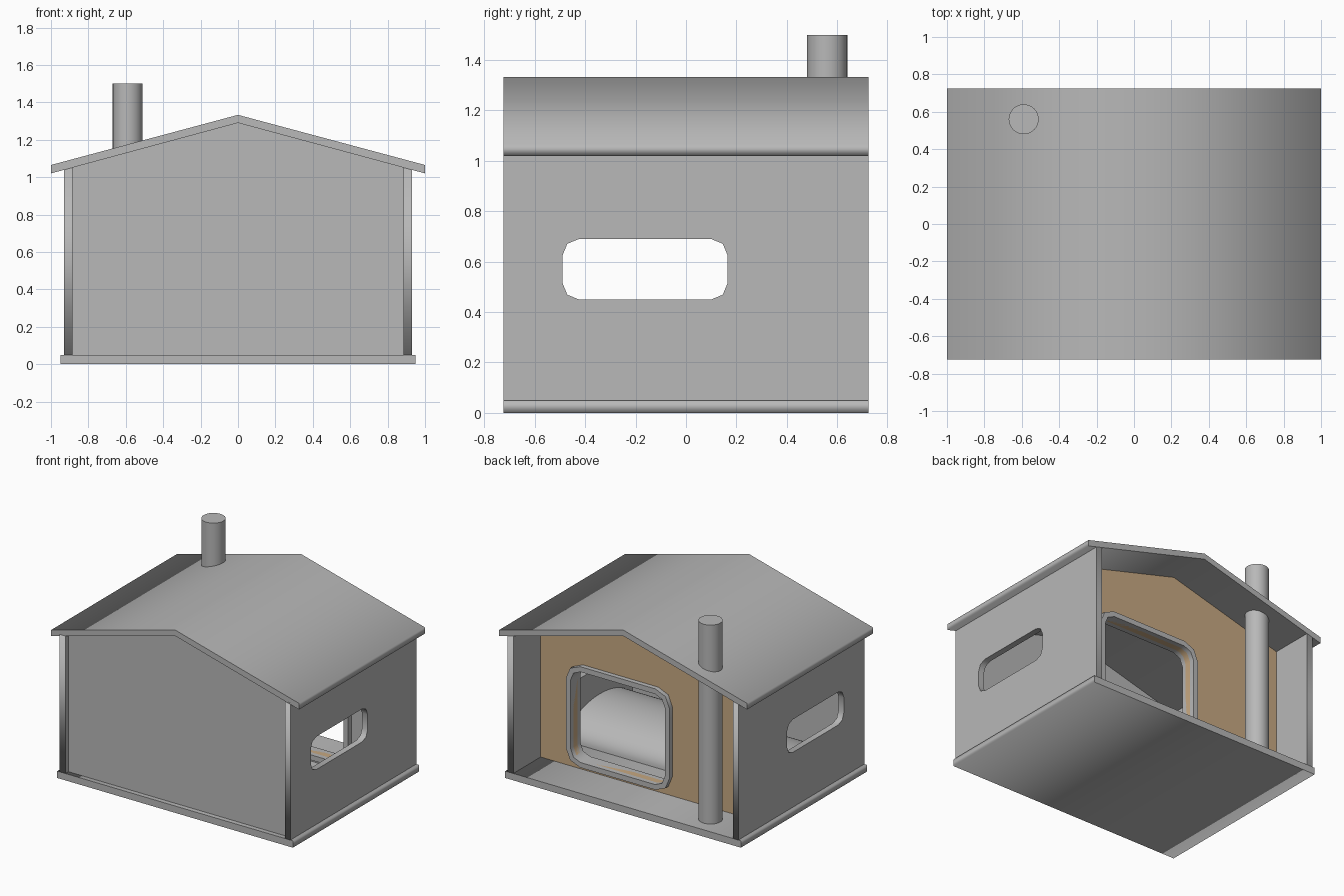
import bpy, math
from mathutils import Matrix

if "Cube" in bpy.data.objects:
    bpy.data.objects.remove(bpy.data.objects["Cube"])


def material(name, rgb):
    m = bpy.data.materials.new(name)
    m.diffuse_color = (*rgb, 1)
    m.use_nodes = True
    m.node_tree.nodes["Principled BSDF"].inputs["Base Color"].default_value = m.diffuse_color
    return m


GREY = material("light_grey", (0.48, 0.48, 0.48))
BROWN = material("wood_brown", (0.58, 0.40, 0.225))


def add(name, mesh, mat=GREY):
    ob = bpy.data.objects.new(name, mesh)
    bpy.context.scene.collection.objects.link(ob)
    mesh.materials.clear()
    mesh.materials.append(mat)
    return ob


def plate(name, loops, axis, lo, hi, mat=GREY):
    """Extruded outline with holes; loops are (x,z) for axis y, (y,z) for axis x."""
    cu = bpy.data.curves.new(name, 'CURVE')
    cu.dimensions, cu.fill_mode, cu.extrude = '2D', 'BOTH', (hi - lo) / 2
    for pts in loops:
        sp = cu.splines.new('POLY')
        sp.points.add(len(pts) - 1)
        for p, (u, v) in zip(sp.points, pts):
            p.co = (u, v, 0, 1)
        sp.use_cyclic_u = True
    tmp = bpy.data.objects.new("tmp", cu)
    bpy.context.scene.collection.objects.link(tmp)
    bpy.context.view_layer.update()
    mesh = bpy.data.meshes.new_from_object(
        tmp.evaluated_get(bpy.context.evaluated_depsgraph_get()))
    bpy.data.objects.remove(tmp)
    mid = (lo + hi) / 2
    rot = Matrix.Rotation(math.pi / 2, 4, 'X')
    if axis == 'x':
        mesh.transform(Matrix.Translation((mid, 0, 0)) @ Matrix.Rotation(math.pi / 2, 4, 'Z') @ rot)
    else:
        mesh.transform(Matrix.Translation((0, mid, 0)) @ rot)
    return add(name, mesh, mat)


def rect(u0, u1, v0, v1):
    return [(u0, v0), (u1, v0), (u1, v1), (u0, v1)]


def rounded(u0, u1, v0, v1, r, n=2):
    pts = []
    for k, (cu, cv) in enumerate(rect(u0 + r, u1 - r, v0 + r, v1 - r)):
        for i in range(n + 1):
            a = math.pi + (k + i / n) * math.pi / 2
            pts.append((cu + r * math.cos(a), cv + r * math.sin(a)))
    return pts


D = 0.725                                   # half depth of the house
gable = [(-0.885, 0.05), (0.885, 0.05), (0.885, 1.052), (0, 1.29), (-0.885, 1.052)]

# Floor slab and roof
plate("floor_slab", [rect(-0.95, 0.95, 0, 0.05)], 'y', -D, D)
plate("roof", [[(-1, 1.02), (0, 1.29), (1, 1.02), (1, 1.065), (0, 1.333), (-1, 1.065)]],
      'y', -D, D)

# Side walls with a rounded window opening each
for side, lo in (("left", -0.93), ("right", 0.885)):
    plate(side + "_wall", [rect(-D, D, 0.05, 1.052), rounded(-0.49, 0.165, 0.45, 0.69, 0.065)],
          'x', lo, lo + 0.045)

# Recessed front wall
plate("front_wall", [gable], 'y', -0.69, -0.65)

# Inner partition: brown towards the porch, grey towards the room
hole = rounded(-0.14, 0.62, 0.115, 0.775, 0.08)
wall = plate("partition", [gable, hole], 'y', 0.365, 0.41, BROWN)
wall.data.materials.append(GREY)
for f in wall.data.polygons:
    if f.center.y < 0.37:
        f.material_index = 1

# Window frame passing through the partition
plate("partition_frame", [rounded(-0.178, 0.658, 0.077, 0.813, 0.115), hole], 'y', 0.33, 0.444)

# Low rounded bench along the front wall
arc = [(-0.27 + 0.38 * math.cos(math.pi * i / 32), 0.05 + 0.2 * math.sin(math.pi * i / 32))
       for i in range(33)]
bench = plate("rounded_bench", [arc], 'x', -0.885, 0.885)

# Flue pipe from the porch floor through the roof
bpy.ops.mesh.primitive_cylinder_add(vertices=32, radius=0.08, depth=1.45,
                                    location=(-0.59, 0.56, 0.775))
pipe = bpy.context.object
pipe.name = "flue_pipe"
pipe.data.materials.append(GREY)

# Smooth shading on the round parts
for ob in (bench, pipe):
    bpy.ops.object.select_all(action='DESELECT')
    ob.select_set(True)
    bpy.context.view_layer.objects.active = ob
    bpy.ops.object.shade_smooth_by_angle(angle=math.radians(30))
